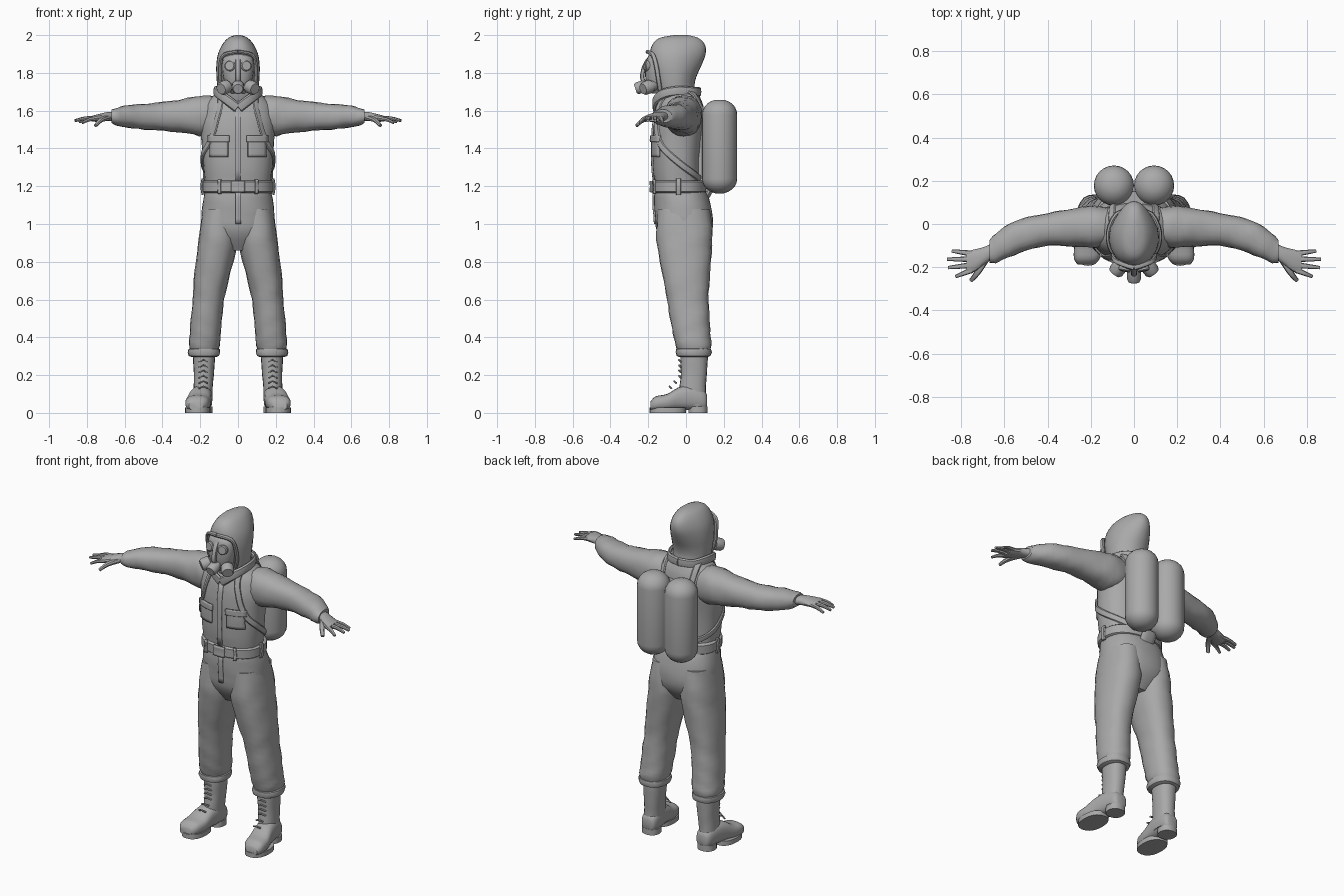
import bpy, bmesh, math, random
from mathutils import Vector as V
from mathutils.bvhtree import BVHTree

random.seed(4)
if "Cube" in bpy.data.objects:
    bpy.data.objects.remove(bpy.data.objects["Cube"])

grey = bpy.data.materials.new("plain_grey")
grey.use_nodes = True
colour = (0.4, 0.4, 0.4, 1)
grey.diffuse_color = colour
grey.node_tree.nodes["Principled BSDF"].inputs["Base Color"].default_value = colour
parts = []


def finish(name, bm, mirror=False):
    bmesh.ops.recalc_face_normals(bm, faces=bm.faces[:])
    mesh = bpy.data.meshes.new(name)
    bm.to_mesh(mesh)
    bm.free()
    ob = bpy.data.objects.new(name, mesh)
    bpy.context.collection.objects.link(ob)
    mesh.materials.append(grey)
    if mirror:
        ob.modifiers.new("Mirror", 'MIRROR').use_mirror_merge = False
    parts.append(ob)
    return ob


# Cross-sections: centre plus two half-axes, across z, x or y
def zs(z, cx, rx, y0, y1):
    return V((cx, (y0 + y1) / 2, z)), V((rx, 0, 0)), V((0, (y1 - y0) / 2, 0))


def xs(x, y0, y1, z0, z1):
    return V((x, (y0 + y1) / 2, (z0 + z1) / 2)), V((0, (y1 - y0) / 2, 0)), V((0, 0, (z1 - z0) / 2))


def ys(y, cx, rx, z0, z1):
    return V((cx, y, (z0 + z1) / 2)), V((rx, 0, 0)), V((0, 0, (z1 - z0) / 2))


def spline(a, b, c, d, t):
    return b + (c - a) * (t / 2) + (a - b * 2.5 + c * 2 - d / 2) * t * t + (b * 1.5 - a / 2 - c * 1.5 + d / 2) * t ** 3


def loft(name, secs, sides=20, sub=3, power=2.3, fold=0, mirror=False, shape=None):
    rows = []
    for i in range(len(secs) - 1):
        near = [secs[max(0, min(len(secs) - 1, i + k))] for k in (-1, 0, 1, 2)]
        for s in range(sub):
            rows.append([spline(*(q[j] for q in near), s / sub) for j in range(3)])
    rows.append(secs[-1])
    bm = bmesh.new()
    rings = []
    for n, (c, u, v) in enumerate(rows):
        ring = []
        for k in range(sides):
            a = math.tau * k / sides
            co, si = math.cos(a), math.sin(a)
            k_u = math.copysign(abs(co) ** (2 / power), co)
            k_v = math.copysign(abs(si) ** (2 / power), si)
            r = 1 + fold * (math.sin(3 * a + 1.7 * n) + random.uniform(-1, 1))
            p = c + (u * k_u + v * k_v) * r
            ring.append(bm.verts.new(shape(p) if shape else p))
        rings.append(ring)
    for r0, r1 in zip(rings, rings[1:]):
        for k in range(sides):
            j = (k + 1) % sides
            bm.faces.new((r0[k], r0[j], r1[j], r1[k]))
    bm.faces.new(rings[0])
    bm.faces.new(rings[-1])
    return finish(name, bm, mirror)


def tube(name, pts, wide, thick, up=(0, 0, 1), taper=1.0, **kw):
    # sweep an oval along a path; up may be one vector or one per point
    pts = [V(p) for p in pts]
    secs = []
    for i, p in enumerate(pts):
        t = (pts[min(i + 1, len(pts) - 1)] - pts[max(i - 1, 0)]).normalized()
        n = V(up[i] if isinstance(up, list) else up)
        side = t.cross(n).normalized()
        f = 1 + (taper - 1) * i / (len(pts) - 1)
        secs.append((p, side * wide * f, side.cross(t) * thick * f))
    return loft(name, secs, **kw)


# Suit body
torso = loft("suit_torso", [
    zs(.86, 0, .08, -.09, .07), zs(.95, 0, .18, -.15, .135), zs(1.05, 0, .193, -.165, .14),
    zs(1.14, 0, .182, -.17, .12), zs(1.2, 0, .172, -.165, .09), zs(1.3, 0, .183, -.175, .08),
    zs(1.45, 0, .193, -.175, .09), zs(1.55, 0, .197, -.168, .1), zs(1.63, 0, .178, -.148, .09),
    zs(1.68, 0, .13, -.125, .07), zs(1.71, 0, .09, -.1, .05)], sides=32, fold=.006)
arm = loft("sleeve", [
    xs(.1, -.1, .07, 1.48, 1.67), xs(.18, -.11, .085, 1.465, 1.68), xs(.27, -.105, .075, 1.48, 1.665),
    xs(.4, -.1, .05, 1.495, 1.645), xs(.5, -.125, .03, 1.5, 1.635), xs(.58, -.155, 0, 1.51, 1.63),
    xs(.64, -.18, -.045, 1.52, 1.615), xs(.67, -.18, -.075, 1.535, 1.605)],
    fold=.022, mirror=True)
loft("trouser_leg", [
    zs(1.08, .1, .085, -.15, .125), zs(.95, .105, .1, -.158, .14), zs(.85, .115, .102, -.148, .135),
    zs(.7, .142, .092, -.12, .125), zs(.6, .156, .083, -.1, .12), zs(.5, .167, .083, -.085, .125),
    zs(.42, .173, .082, -.07, .13), zs(.36, .178, .082, -.055, .135), zs(.32, .18, .07, -.04, .125)],
    fold=.014, mirror=True)
loft("trouser_cuff", [zs(z, .18, r, -.05 - r + .08, .05 + r) for z, r in
     ((.295, .065), (.302, .08), (.32, .086), (.337, .083), (.345, .066))], fold=.012, sub=1, mirror=True)

# Boots
loft("boot_shaft", [zs(.04, .187, .05, -.03, .11), zs(.12, .185, .05, -.035, .105), zs(.2, .181, .053, -.028, .11),
                    zs(.28, .18, .058, -.03, .115), zs(.33, .18, .06, -.03, .115)], fold=.006, mirror=True)
loft("boot_foot", [ys(.112, .185, .028, .03, .09), ys(.095, .185, .046, .015, .12), ys(.03, .19, .055, .015, .145),
                   ys(-.04, .2, .06, .015, .135), ys(-.1, .21, .066, .012, .1), ys(-.16, .218, .06, .012, .088),
                   ys(-.188, .222, .038, .015, .06)], power=2.6, mirror=True)
loft("boot_sole", [zs(z, .213, .067, -.194, 0) for z in (0, .028)], sub=1, mirror=True)
loft("boot_heel", [zs(z, .187, .052, .012, .114) for z in (0, .035)], sub=1, mirror=True)
for i in range(6):
    z = .13 + .028 * i
    y = -.033 - .05 * max(0, 1 - i / 2)
    tube("boot_lace", [(.16, y + .006, z), (.183, y - .004, z + .01), (.208, y + .006, z)],
         .005, .005, sides=6, sub=1, mirror=True)

# Gloved hands
loft("hand", [xs(.64, -.15, -.08, 1.545, 1.595), xs(.69, -.185, -.105, 1.545, 1.593),
              xs(.74, -.222, -.118, 1.54, 1.582), xs(.775, -.228, -.128, 1.543, 1.572)], sides=14, mirror=True)
for y0, tip in ((-.137, (.842, -.125, 1.54)), (-.163, (.865, -.163, 1.547)),
                (-.19, (.86, -.202, 1.547)), (-.213, (.825, -.243, 1.535))):
    base = V((.75, y0, 1.56))
    mid = base.lerp(V(tip), .55) + V((0, 0, .006))
    tube("finger", [base, mid, tip], .014, .013, taper=.55, sides=8, mirror=True)
tube("thumb", [(.69, -.165, 1.562), (.725, -.225, 1.55), (.755, -.262, 1.52)], .019, .016,
     taper=.5, sides=8, mirror=True)


# Hood narrowing to a ridge behind the skull
def ridge(p):
    p.x *= 1 - .3 * max(0, (p.y + .03) / .13)
    return p


loft("hood", [
    zs(1.62, 0, .085, -.13, .045), zs(1.68, 0, .103, -.15, .052), zs(1.73, 0, .11, -.16, .045),
    zs(1.78, 0, .114, -.172, .055), zs(1.84, 0, .115, -.188, .082), zs(1.9, 0, .106, -.192, .104),
    zs(1.95, 0, .083, -.178, .1), zs(1.985, 0, .052, -.14, .065), zs(2, 0, .015, -.06, .01)],
    sides=28, shape=ridge)

# Breathing mask
loft("face_mask", [zs(1.69, 0, .035, -.18, -.1), zs(1.73, 0, .066, -.206, -.08), zs(1.79, 0, .08, -.217, -.08),
                   zs(1.84, 0, .084, -.215, -.08), zs(1.88, 0, .078, -.205, -.08), zs(1.9, 0, .05, -.19, -.08)])
rim = [(.072, -.135, 1.7), (.094, -.145, 1.76), (.094, -.158, 1.84), (.076, -.176, 1.895), (0, -.203, 1.912)]
tube("hood_rim", rim, .01, .012, up=(0, -1, 0), sides=8, mirror=True)


def can(name, a, b, r, mirror=False):
    # short round canister with a stepped rim
    a, b = V(a), V(b)
    t = (b - a).normalized()
    u = t.cross(V((0, 0, 1))).normalized()
    w = u.cross(t)
    loft(name, [(a.lerp(b, f), u * r * k, w * r * k) for f, k in
                ((0, .8), (.3, .85), (.35, 1), (.85, 1), (1, .8))], sides=16, sub=1, power=2, mirror=mirror)


can("eyepiece", (.038, -.185, 1.835), (.045, -.219, 1.838), .029, True)
can("side_filter", (.045, -.17, 1.735), (.09, -.228, 1.715), .036, True)
can("voice_valve", (0, -.19, 1.74), (0, -.268, 1.715), .032)
tube("nose_bridge", [(0, -.2, 1.87), (0, -.222, 1.83), (0, -.232, 1.775), (0, -.215, 1.74)],
     .014, .012, up=(0, -1, 0), sides=10)

# Collar
tube("collar", [(.004, -.166, 1.615), (.055, -.162, 1.655), (.105, -.12, 1.69), (.118, -.04, 1.705),
                (.08, .045, 1.7), (0, .07, 1.7)], .012, .026, sides=8, mirror=True)

# Surface lookup so fitted pieces hug the suit
bm = bmesh.new()
for ob in (torso, arm):
    bm.from_mesh(ob.data)
skin = BVHTree.FromBMesh(bm)


def patch(name, x0, x1, z0, z1, out=.006, mirror=False, n=6):
    # thick plate laid on the front of the suit
    bm2 = bmesh.new()
    grid = []
    for i in range(n + 1):
        row = []
        for j in range(n + 1):
            x, z = x0 + (x1 - x0) * i / n, z0 + (z1 - z0) * j / n
            hit = skin.ray_cast(V((x, -1, z)), V((0, 1, 0)))[0]
            row.append(bm2.verts.new(hit - V((0, out, 0))))
        grid.append(row)
    for i in range(n):
        for j in range(n):
            bm2.faces.new((grid[i][j], grid[i + 1][j], grid[i + 1][j + 1], grid[i][j + 1]))
    ob = finish(name, bm2, mirror)
    mod = ob.modifiers.new("Thickness", 'SOLIDIFY')
    mod.thickness, mod.offset = .014, 0


patch("chest_pocket", .052, .148, 1.355, 1.455, mirror=True)
patch("pocket_flap", .045, .157, 1.435, 1.468, .011, mirror=True)
patch("zip_placket", -.014, .014, 1.22, 1.62, .002)
patch("fly_placket", -.012, .016, 1.0, 1.17, .002)

# Belt, loops and buckle
loft("belt", [zs(z, 0, .178 + e, -.172 - e, .1 + e) for z, e in
              ((1.165, 0), (1.172, .009), (1.222, .009), (1.229, 0))], sides=32, sub=1)
patch("buckle", -.036, .036, 1.168, 1.228, .02)
patch("belt_loop", .09, .105, 1.16, 1.235, .017, mirror=True)
tube("side_loop", [(.184, -.04, 1.155), (.19, -.04, 1.2), (.184, -.04, 1.24)], .014, .009, up=(1, 0, 0),
     sides=8, mirror=True)

# Harness strap over the shoulder and under the arm
path = [(.1, .09, 1.6), (.1, .04, 1.68), (.098, -.03, 1.72), (.092, -.1, 1.69), (.1, -.15, 1.63),
        (.115, -.16, 1.56), (.135, -.16, 1.49), (.168, -.14, 1.42), (.185, -.09, 1.37),
        (.185, -.02, 1.31), (.17, .04, 1.27), (.12, .09, 1.24)]
points, normals = [], []
for p in path:
    c = V((0, -.03, min(p[2], 1.5)))
    d = (V(p) - c).normalized()
    hit, nor = skin.ray_cast(c + d, -d)[:2]
    points.append(hit + d * .006)
    normals.append(d)
tube("harness_strap", points, .018, .008, up=normals, sides=8, mirror=True)
bm.free()

# Twin air tanks on a back frame
caps = [(1 - math.cos(a * math.pi / 12), math.sin(a * math.pi / 12)) for a in range(1, 7)]
tank = [(1.16 + .08 * h, .093 * r) for h, r in caps] + [(1.66 - .08 * h, .093 * r) for h, r in reversed(caps)]
loft("air_tank", [zs(z, .093, r, .178 - r, .178 + r) for z, r in tank], sides=24, sub=1, power=2, mirror=True)
loft("back_frame", [zs(z, 0, .1, .05, .15) for z in (1.23, 1.6)], sub=1, power=6)
tube("tank_bracket", [(0, .1, 1.13), (0, .12, 1.16), (0, .14, 1.2)], .05, .015, up=(0, 1, 0), sides=10)

# Soft shading with crisp edges
bpy.ops.object.select_all(action='DESELECT')
for ob in parts:
    ob.select_set(True)
bpy.context.view_layer.objects.active = parts[0]
bpy.ops.object.shade_smooth_by_angle(angle=math.radians(38))
